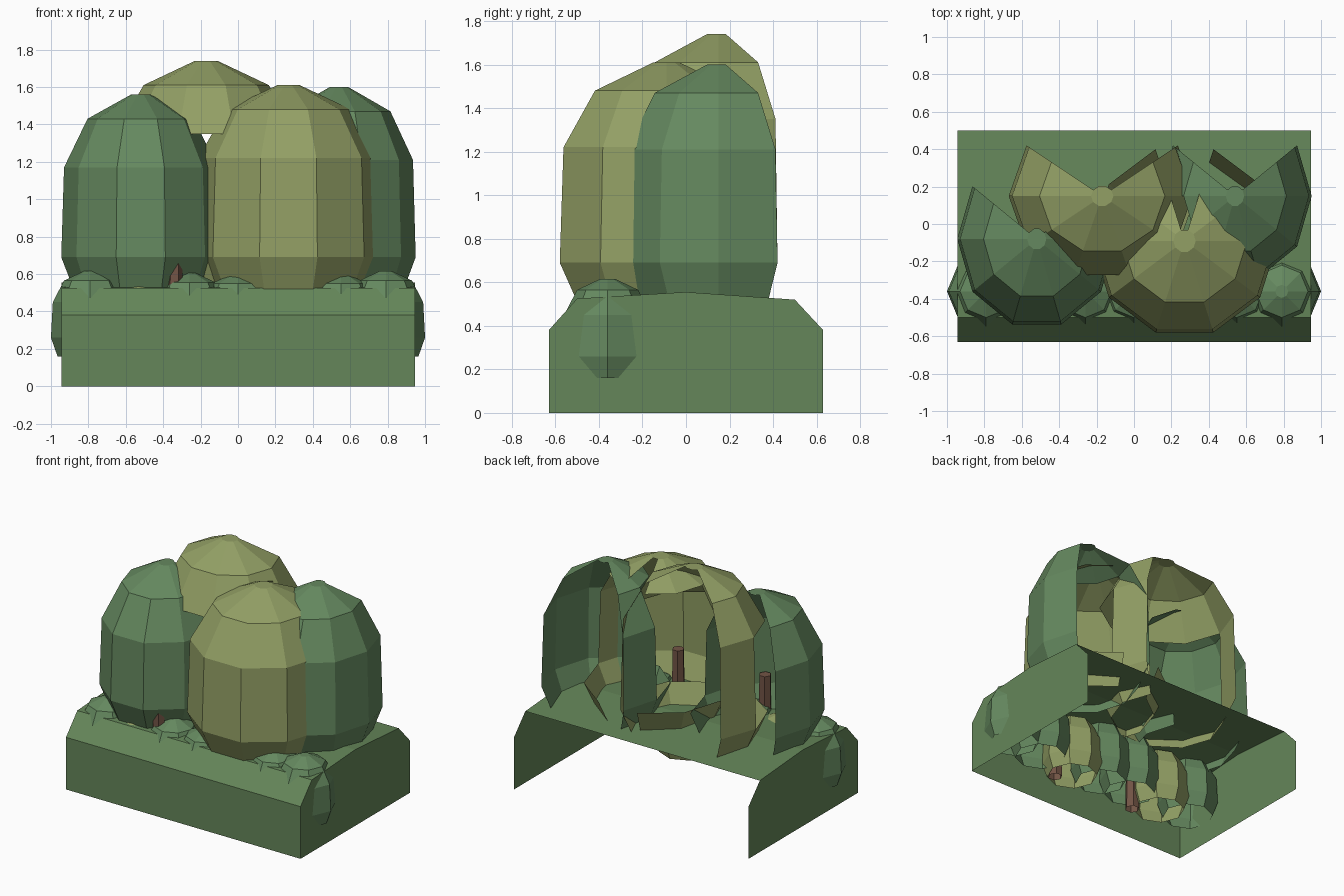
import bpy
import bmesh
from math import sin, cos, pi

if "Cube" in bpy.data.objects:
    bpy.data.objects.remove(bpy.data.objects["Cube"])


def material(name, rgb):
    m = bpy.data.materials.new(name)
    m.diffuse_color = (*rgb, 1)
    m.use_nodes = True
    m.node_tree.nodes["Principled BSDF"].inputs["Base Color"].default_value = m.diffuse_color
    return m


GREEN = material("leaf_green", (0.13, 0.25, 0.115))
OLIVE = material("leaf_olive", (0.29, 0.35, 0.13))
GRASS = material("hedge_green", (0.13, 0.24, 0.10))
BARK = material("bark_brown", (0.17, 0.09, 0.06))


def make_object(name, bm, mat):
    me = bpy.data.meshes.new(name)
    bm.to_mesh(me)
    bm.free()
    me.materials.append(mat)
    ob = bpy.data.objects.new(name, me)
    bpy.context.collection.objects.link(ob)
    return ob


def lathe(name, mat, n, centre, scale, profile, skip=(), start=0.0, hidden=None):
    """Stack of n-sided rings (z, r) with a flat cap; skip leaves out whole sectors."""
    bm = bmesh.new()
    rings = []
    for z, r in profile:
        rings.append([bm.verts.new((centre[0] + scale[0] * r * cos(start + 2 * pi * i / n),
                                    centre[1] + scale[1] * r * sin(start + 2 * pi * i / n), z))
                      for i in range(n)])
    bm.faces.new(rings[-1])
    for lo, hi in zip(rings, rings[1:]):
        for i in range(n):
            j = (i + 1) % n
            quad = (lo[i], lo[j], hi[j], hi[i])
            if i in skip or (hidden and all(hidden(v.co) for v in quad)):
                continue
            bm.faces.new(quad)
    loose = [v for v in bm.verts if not v.link_faces]
    bmesh.ops.delete(bm, geom=loose, context='VERTS')
    return make_object(name, bm, mat)


# hedge block: front, bevel, top and both ends; back and underside open
HALF = 0.945
outline = [(-0.63, 0), (-0.63, 0.38), (-0.5, 0.525), (0, 0.555), (0.5, 0.52), (0.63, 0.38), (0.63, 0)]
bm = bmesh.new()
left = [bm.verts.new((-HALF, y, z)) for y, z in outline]
right = [bm.verts.new((HALF, y, z)) for y, z in outline]
for k in range(4):
    bm.faces.new((left[k], right[k], right[k + 1], left[k + 1]))
bm.faces.new(left)
bm.faces.new(right[::-1])
make_object("hedge_block", bm, GRASS)

# tree crowns: name, material, centre, radii, top height, open back sectors
CROWNS = [
    ("crown_front_left", GREEN, (-0.52, -0.08), (0.425, 0.48), 1.56, (1, 2, 3)),
    ("crown_back_left", OLIVE, (-0.17, 0.15), (0.50, 0.46), 1.74, (1, 2, 3)),
    ("crown_front_right", OLIVE, (0.27, -0.09), (0.50, 0.515), 1.61, (2,)),
    ("crown_back_right", GREEN, (0.54, 0.15), (0.41, 0.46), 1.60, (1, 2, 3)),
]


def crown_profile(top):
    return [(0.47, 0.80), (0.69, 1.0), (top - 0.39, 0.965), (top - 0.13, 0.67), (top, 0.12)]


def inside(co, crown):
    _, _, c, s, top, _ = crown
    d = (((co.x - c[0]) / s[0]) ** 2 + ((co.y - c[1]) / s[1]) ** 2) ** 0.5
    prof = crown_profile(top)
    for (z0, r0), (z1, r1) in zip(prof, prof[1:]):
        if z0 <= co.z <= z1:
            return d < 0.94 * (r0 + (r1 - r0) * (co.z - z0) / (z1 - z0))
    return False


for crown in CROWNS:
    name, mat, c, s, top, skip = crown
    others = [o for o in CROWNS if o is not crown]
    lathe(name, mat, 10, c, s, crown_profile(top), skip,
          hidden=lambda co: any(inside(co, o) for o in others))

# row of small bushes poking through the front of the block
BUSHES = [(-0.79, 0.615, GREEN), (-0.53, 0.57, OLIVE), (-0.26, 0.605, GREEN), (0.0, 0.60, GREEN),
          (0.26, 0.55, OLIVE), (0.55, 0.60, GREEN), (0.79, 0.615, GREEN)]
for k, (x, top, mat) in enumerate(BUSHES):
    prof = [(top - 0.455, 0.175), (top - 0.355, 0.21), (top - 0.165, 0.20), (top - 0.05, 0.14), (top, 0.035)]
    lathe(f"bush_{k + 1}", mat, 8, (x, -0.36), (1, 1), prof)

# trunks, mostly hidden inside the crowns
for side, x in (("left", -0.34), ("right", 0.36)):
    lathe(f"trunk_{side}", BARK, 6, (x, -0.425), (1, 1), [(0.08, 0.05), (0.78, 0.042)])
